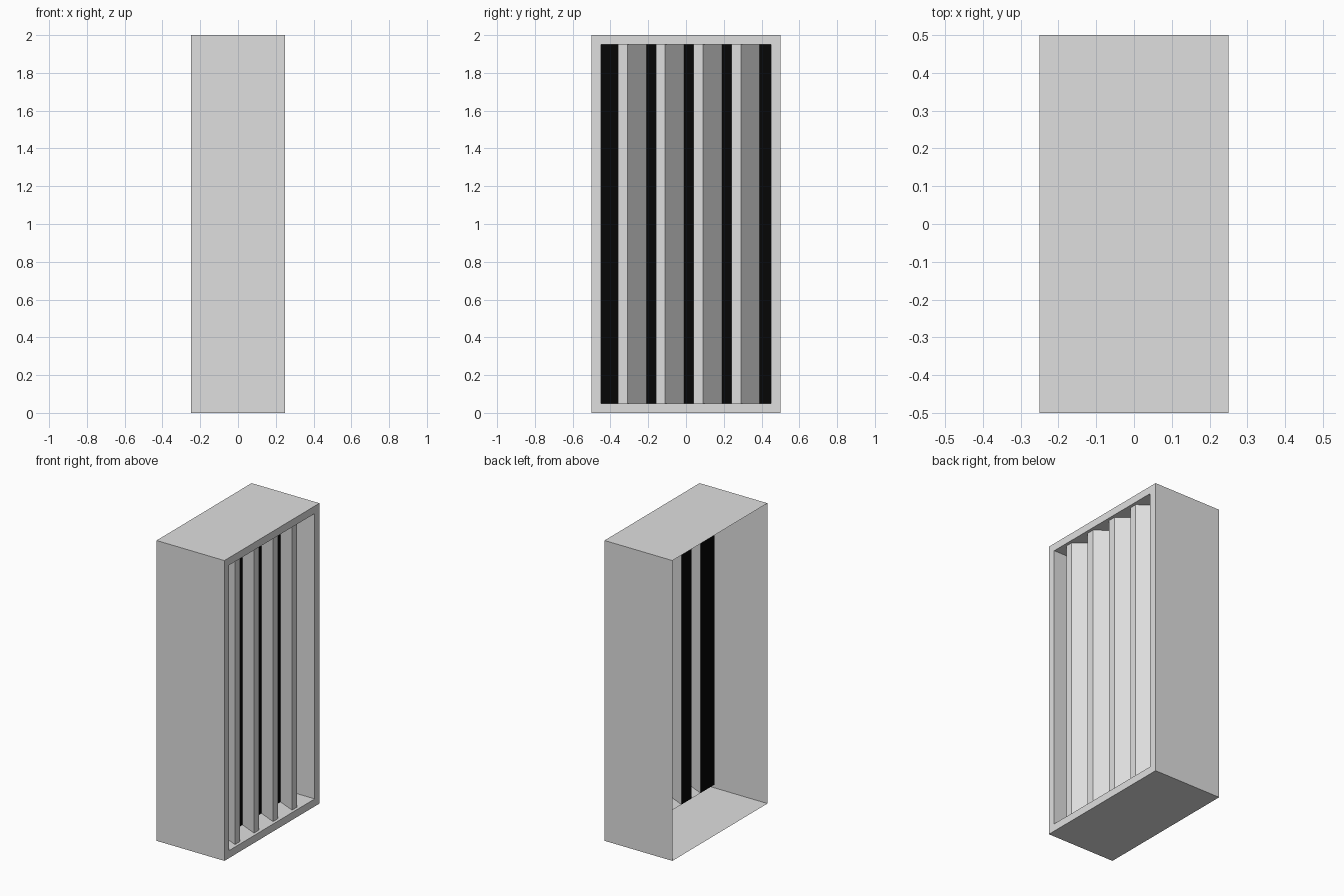
import bpy
import bmesh
from mathutils import Vector

cube = bpy.data.objects.get("Cube")
if cube:
    bpy.data.objects.remove(cube, do_unlink=True)

HALF_X, HALF_Y, HEIGHT = 0.25, 0.5, 2.0
BORDER = 0.05                  # frame width
PANEL_X, SLAT_X = 0.105, 0.23  # back panel plane and slat front plane
SLAT_STARTS = [-0.36 + 0.2 * i for i in range(4)]
ROOT_START, ROOT_END = 0.057, 0.15  # where a slat meets the panel
INNER_Y = HALF_Y - BORDER


def material(name, value):
    mat = bpy.data.materials.new(name)
    mat.use_nodes = True
    colour = (value, value, value, 1)
    mat.diffuse_color = colour
    mat.node_tree.nodes["Principled BSDF"].inputs["Base Color"].default_value = colour
    return mat


def finish(name, bm, mat):
    mesh = bpy.data.meshes.new(name)
    bm.to_mesh(mesh)
    bm.free()
    mesh.materials.append(mat)
    obj = bpy.data.objects.new(name, mesh)
    bpy.context.collection.objects.link(obj)
    return obj


def upright_sheet(bm, path):
    """Raise an open (x, y) path between the frame's bottom and top rails."""
    low = [bm.verts.new((x, y, BORDER)) for x, y in path]
    high = [bm.verts.new((x, y, HEIGHT - BORDER)) for x, y in path]
    for i in range(len(path) - 1):
        bm.faces.new((low[i], low[i + 1], high[i + 1], high[i]))


grey = material("light grey", 0.74)
black = material("near black", 0.0018)

# Casing: thin shell, open at the rear, with a recessed frame on the louvre side
bm = bmesh.new()
bmesh.ops.create_cube(bm, size=1)
bmesh.ops.scale(bm, vec=(2 * HALF_X, 2 * HALF_Y, HEIGHT), verts=bm.verts)
bmesh.ops.translate(bm, vec=(0, 0, HEIGHT / 2), verts=bm.verts)
bm.normal_update()
rear = [f for f in bm.faces if f.normal.x < -0.5]
opening = [f for f in bm.faces if f.normal.x > 0.5]
bmesh.ops.delete(bm, geom=rear, context='FACES')
bmesh.ops.inset_individual(bm, faces=opening, thickness=BORDER, use_even_offset=True)
recess = bmesh.ops.extrude_discrete_faces(bm, faces=opening)["faces"]
bmesh.ops.translate(bm, vec=Vector((PANEL_X - HALF_X, 0, 0)), verts=recess[0].verts)
bmesh.ops.delete(bm, geom=recess, context='FACES_ONLY')
finish("casing", bm, grey)

# Louvre slats: hollow, with a steep side, narrow front and long slanted side
for number, y in enumerate(SLAT_STARTS, 1):
    bm = bmesh.new()
    upright_sheet(bm, [(PANEL_X, y + ROOT_START), (SLAT_X, y),
                       (SLAT_X, y + BORDER), (PANEL_X, y + ROOT_END)])
    finish(f"louvre_slat_{number}", bm, grey)

# Dark back panel strips between the slats
bm = bmesh.new()
starts = [-INNER_Y] + [y + ROOT_END for y in SLAT_STARTS]
ends = [y + ROOT_START for y in SLAT_STARTS] + [INNER_Y]
for start, end in zip(starts, ends):
    upright_sheet(bm, [(PANEL_X, start), (PANEL_X, end)])
finish("back_panel", bm, black)
